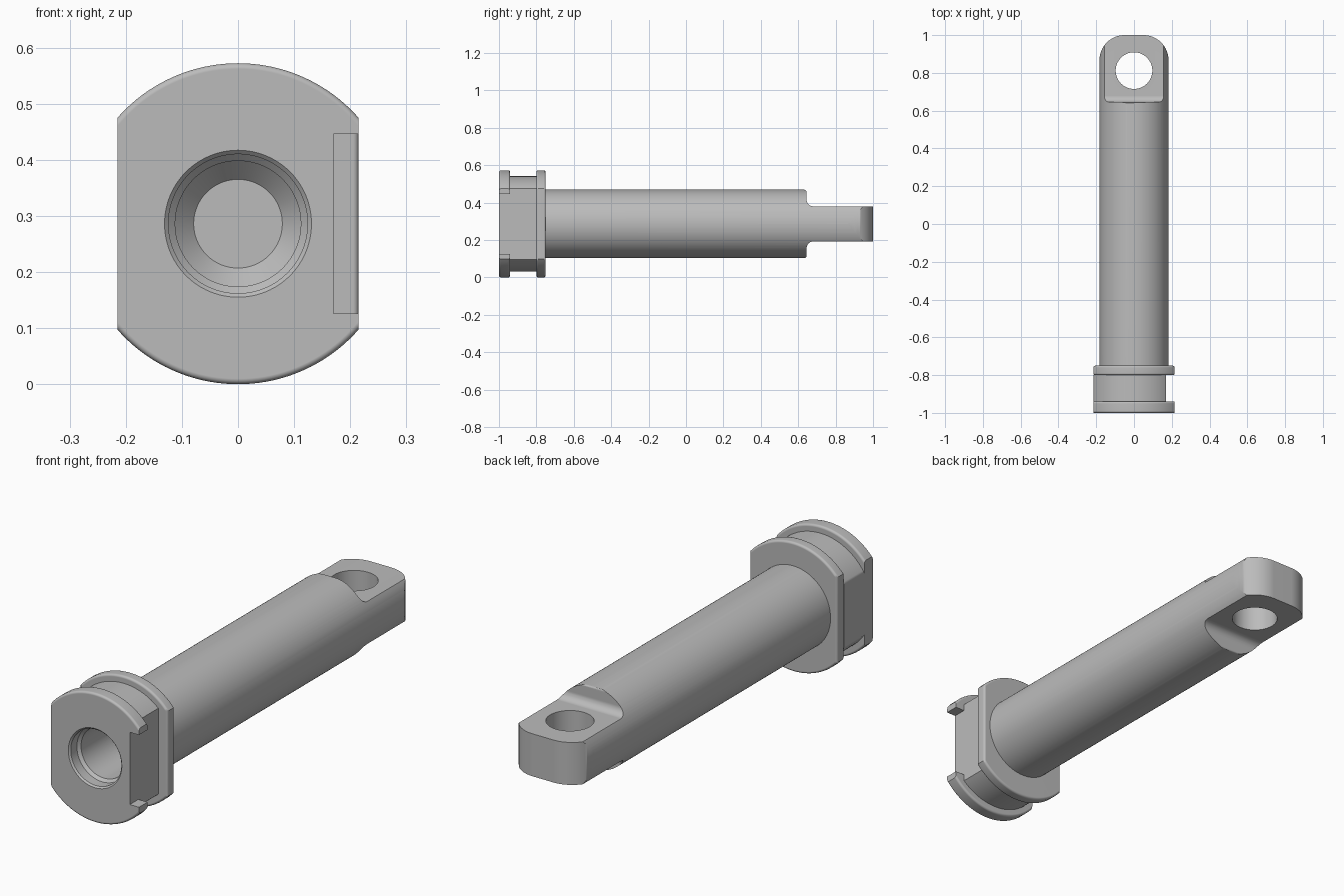
import bpy
import bmesh
from math import radians, pi, sin, cos, acos, hypot
from mathutils import Vector

AXIS_Z = 0.286      # height of the pin's centre line
SHAFT_R = 0.183

cube = bpy.data.objects.get("Cube")
if cube:
    bpy.data.objects.remove(cube, do_unlink=True)

steel = bpy.data.materials.new("grey steel")
steel.use_nodes = True
colour = (0.5, 0.5, 0.5, 1)
steel.diffuse_color = colour
steel.node_tree.nodes["Principled BSDF"].inputs["Base Color"].default_value = colour


def make_object(name, bm):
    bmesh.ops.recalc_face_normals(bm, faces=bm.faces[:])
    bmesh.ops.translate(bm, verts=bm.verts[:], vec=(0, 0, AXIS_Z))
    mesh = bpy.data.meshes.new(name)
    bm.to_mesh(mesh)
    bm.free()
    mesh.materials.append(steel)
    obj = bpy.data.objects.new(name, mesh)
    bpy.context.collection.objects.link(obj)
    return obj


def prism(name, points, axis, lo, hi, bevel_rule=None):
    """Extrude a flat outline along one axis, optionally rounding rim edges."""
    def place(a, b):
        return {"x": (lo, a, b), "y": (a, lo, b), "z": (a, b, lo)}[axis]
    bm = bmesh.new()
    face = bm.faces.new([bm.verts.new(place(a, b)) for a, b in points])
    extruded = bmesh.ops.extrude_face_region(bm, geom=[face])["geom"]
    step = Vector([hi - lo if axis == k else 0 for k in "xyz"])
    bmesh.ops.translate(bm, vec=step,
                        verts=[v for v in extruded if isinstance(v, bmesh.types.BMVert)])
    bmesh.ops.recalc_face_normals(bm, faces=bm.faces[:])
    if bevel_rule:
        rims = [e for e in bm.edges
                if abs(e.verts[0].co.y - e.verts[1].co.y) < 1e-5
                and bevel_rule((e.verts[0].co + e.verts[1].co) / 2)]
        bmesh.ops.bevel(bm, geom=rims, offset=0.01, segments=3, profile=0.5,
                        affect="EDGES", clamp_overlap=True)
    return make_object(name, bm)


def lathe(name, profile, steps=96):
    """Spin (radius, y) points about the pin's long axis."""
    bm = bmesh.new()
    verts = [bm.verts.new((r, y, 0)) for r, y in profile]
    edges = [bm.edges.new(pair) for pair in zip(verts, verts[1:])]
    bmesh.ops.spin(bm, geom=verts + edges, cent=(0, 0, 0), axis=(0, 1, 0),
                   angle=2 * pi, steps=steps)
    bmesh.ops.remove_doubles(bm, verts=bm.verts[:], dist=1e-5)
    return make_object(name, bm)


def arc(cx, cy, r, start, end, n):
    angles = [start + (end - start) * i / n for i in range(n + 1)]
    return [(cx + r * cos(a), cy + r * sin(a)) for a in angles]


def clipped_disc(r, left, right):
    """Circle outline cut by two vertical flats."""
    top = arc(0, 0, r, acos(right / r), acos(left / r), 40)
    return top + [(x, -z) for x, z in reversed(top)]


def cut(obj, cutter, operation="DIFFERENCE"):
    mod = obj.modifiers.new("cut", "BOOLEAN")
    mod.operation = operation
    mod.solver = "EXACT"
    mod.object = cutter
    bpy.context.view_layer.update()
    graph = bpy.context.evaluated_depsgraph_get()
    mesh = bpy.data.meshes.new_from_object(obj.evaluated_get(graph))
    obj.modifiers.clear()
    obj.data = mesh


# Head: notched front flange, groove core, rear flange
notch = [(0.215, -0.16), (0.17, -0.16), (0.17, 0.16), (0.215, 0.16)]
front_flange = prism("front_flange", clipped_disc(0.286, -0.215, 0.215) + notch,
                     "y", -1, -0.94, lambda m: hypot(m.x, m.z) > 0.28)
groove_core = prism("groove_core", clipped_disc(0.255, -0.215, 0.17), "y", -0.94, -0.8)
rear_flange = prism("rear_flange", clipped_disc(0.286, -0.215, 0.215),
                    "y", -0.8, -0.75, lambda m: True)

# Shaft, running through to the eye end
shaft = lathe("shaft", [(0, -0.78), (SHAFT_R, -0.78), (SHAFT_R, 1.05), (0, 1.05)])

# Flats above and below the eye, with a filleted shoulder
shoulder = [(0.632, 0.25), (0.634, 0.183), (0.641, 0.179), (0.645, 0.172)]
shoulder += arc(0.68, 0.129, 0.035, pi, 1.5 * pi, 8) + [(1.2, 0.094), (1.2, 0.25)]
cutters = []
for side in (1, -1):
    flat = prism("flat_cutter", [(y, z * side) for y, z in shoulder], "x", -0.3, 0.3)
    cut(shaft, flat)
    cutters.append(flat)

# Rounded tip outline
tip = arc(0.05, 0.867, 0.133, 0, pi / 2, 16)
outline = [(0.3, -0.9), (0.3, 0.867)] + tip
outline += [(-x, y) for x, y in reversed(outline)]
tip_cutter = prism("tip_cutter", outline, "z", -0.4, 0.4)
cut(shaft, tip_cutter, "INTERSECT")

# Cross hole through the eye
eye_cutter = prism("eye_cutter", arc(0, 0.812, 0.097, 0, 2 * pi * 63 / 64, 63),
                   "z", -0.3, 0.3)
cut(shaft, eye_cutter)

# Stepped bore from the front, ending in a cone and a flat floor
bore_cutter = lathe("bore_cutter", [
    (0, -1.1), (0.131, -1.1), (0.131, -1), (0.124, -0.993), (0.124, -0.95),
    (0.112, -0.938), (0.112, -0.2), (0.079, -0.165), (0, -0.165)])
parts = [front_flange, groove_core, rear_flange, shaft]
for part in parts:
    cut(part, bore_cutter)

for cutter in cutters + [tip_cutter, eye_cutter, bore_cutter]:
    bpy.data.objects.remove(cutter, do_unlink=True)

# Smooth shading with crisp edges
bpy.ops.object.select_all(action="DESELECT")
for part in parts:
    part.select_set(True)
bpy.context.view_layer.objects.active = shaft
bpy.ops.object.shade_smooth_by_angle(angle=radians(35))
for part in parts:
    mod = part.modifiers.new("even_normals", "WEIGHTED_NORMAL")
    mod.keep_sharp = True
